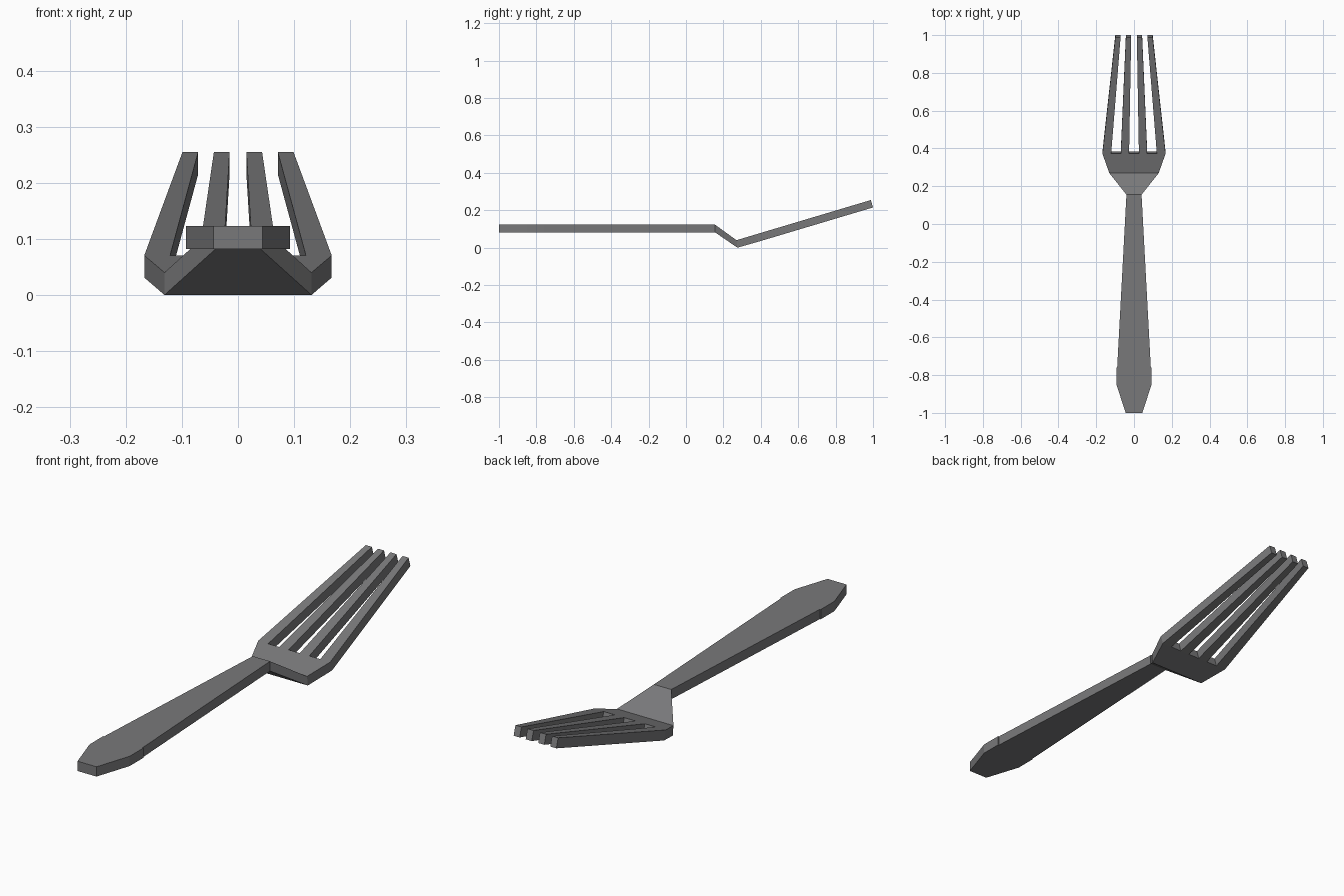
import bpy

if "Cube" in bpy.data.objects:
    bpy.data.objects.remove(bpy.data.objects["Cube"])

# Stations along the length: y -> (top z, bottom offset in y, bottom offset in z)
STATIONS = {
    -1.0: (0.123, 0, -0.041), -0.85: (0.123, 0, -0.041), -0.76: (0.123, 0, -0.041),
    0.155: (0.123, 0, -0.041),          # handle meets neck
    0.27: (0.04, 0.005, -0.04),         # lowest bend
    0.372: (0.0705, 0.012, -0.0395),    # slot bottoms
    0.988: (0.2545, 0.012, -0.0395),    # tine tips
}

steel = bpy.data.materials.new("dark steel grey")
steel.diffuse_color = (0.19, 0.19, 0.195, 1)
steel.use_nodes = True
steel.node_tree.nodes["Principled BSDF"].inputs["Base Color"].default_value = steel.diffuse_color


def plate(name, cells):
    """Thick plate from top-side polygons (counter-clockwise x, y) sharing edges."""
    verts, faces, index = [], [], {}

    def vert(p, low):
        if (p, low) not in index:
            z, dy, dz = STATIONS[p[1]]
            index[(p, low)] = len(verts)
            verts.append((p[0], p[1] + dy, z + dz) if low else (p[0], p[1], z))
        return index[(p, low)]

    edges = [(c[i], c[(i + 1) % len(c)]) for c in cells for i in range(len(c))]
    for c in cells:
        faces.append([vert(p, False) for p in c])
        faces.append([vert(p, True) for p in reversed(c)])
    for a, b in edges:
        if (b, a) not in edges:         # outer border only
            faces.append([vert(a, False), vert(a, True), vert(b, True), vert(b, False)])
    mesh = bpy.data.meshes.new(name)
    mesh.from_pydata(verts, [], faces)
    mesh.materials.append(steel)
    mesh.update()
    obj = bpy.data.objects.new(name, mesh)
    bpy.context.collection.objects.link(obj)
    return obj


def band(w0, y0, w1, y1):
    return [(-w0, y0), (w0, y0), (w1, y1), (-w1, y1)]


# Handle: wide butt with a tiny step, then a long taper
plate("handle_butt", [band(0.044, -1.0, 0.093, -0.85), band(0.093, -0.85, 0.093, -0.76)])
plate("handle", [band(0.089, -0.76, 0.04, 0.155)])

# Head: flared neck, bowl and four tapering tines
base = [-0.167, -0.121, -0.07, -0.026, 0.026, 0.07, 0.121, 0.167]
tip = [-0.099, -0.071, -0.043, -0.015, 0.015, 0.043, 0.071, 0.099]
bowl = [(-0.131, 0.27), (0.131, 0.27)] + [(x, 0.372) for x in reversed(base)]
tines = [[(base[i], 0.372), (base[i + 1], 0.372), (tip[i + 1], 0.988), (tip[i], 0.988)]
         for i in range(0, 8, 2)]
plate("fork_head", [band(0.04, 0.155, 0.131, 0.27), bowl] + tines)
